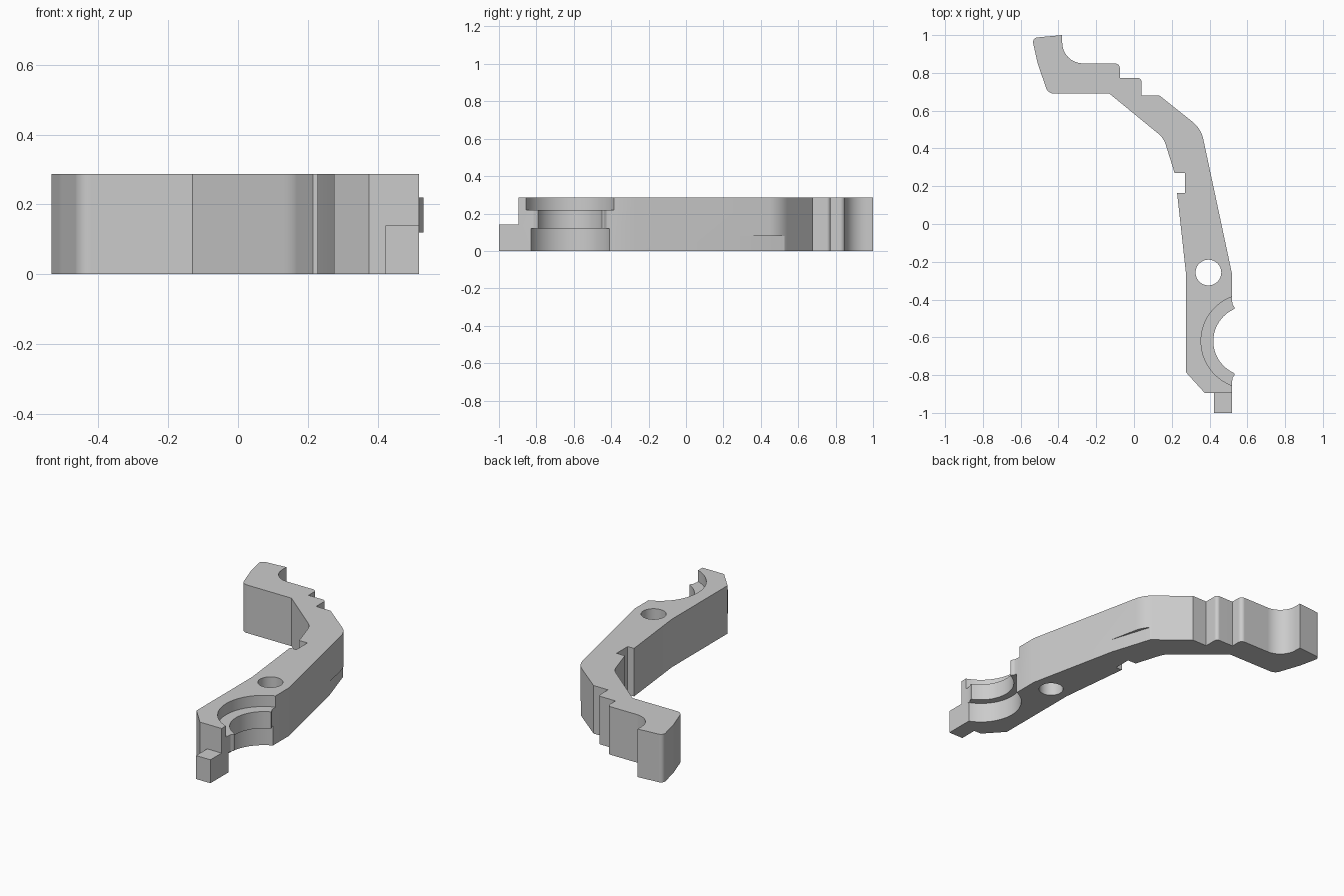
import bpy, bmesh, math
from mathutils import Vector

if "Cube" in bpy.data.objects:
    bpy.data.objects.remove(bpy.data.objects["Cube"], do_unlink=True)

HEIGHT = 0.287
SEAT = Vector((0.605, -0.62))

grey = bpy.data.materials.new("plain grey")
grey.use_nodes = True
grey.diffuse_color = (0.6, 0.6, 0.6, 1)
grey.node_tree.nodes["Principled BSDF"].inputs["Base Color"].default_value = (0.6, 0.6, 0.6, 1)


def fillet(corners, steps=8):
    """Round each (x, y, radius) corner of a closed outline."""
    out = []
    for i, (x, y, r) in enumerate(corners):
        p = Vector((x, y))
        if not r:
            out.append(p)
            continue
        a = (Vector(corners[i - 1][:2]) - p).normalized()
        b = (Vector(corners[(i + 1) % len(corners)][:2]) - p).normalized()
        half = a.angle(b) / 2
        centre = p + (a + b).normalized() * r / math.sin(half)
        start = (p + a * r / math.tan(half) - centre).normalized()
        end = (p + b * r / math.tan(half) - centre).normalized()
        out += [centre + start.slerp(end, k / steps).normalized() * r for k in range(steps + 1)]
    return out


def circle(centre, r, n=96):
    return [Vector((centre[0] + r * math.cos(math.tau * k / n),
                    centre[1] + r * math.sin(math.tau * k / n))) for k in range(n)]


def prism(name, outline, z0, z1):
    bm = bmesh.new()
    face = bm.faces.new([bm.verts.new((p.x, p.y, z0)) for p in outline])
    top = bmesh.ops.extrude_face_region(bm, geom=[face])["geom"]
    bmesh.ops.translate(bm, vec=(0, 0, z1 - z0),
                        verts=[g for g in top if isinstance(g, bmesh.types.BMVert)])
    bmesh.ops.recalc_face_normals(bm, faces=bm.faces)
    mesh = bpy.data.meshes.new(name)
    bm.to_mesh(mesh)
    bm.free()
    mesh.materials.append(grey)
    obj = bpy.data.objects.new(name, mesh)
    bpy.context.collection.objects.link(obj)
    return obj


def combine(target, tool, operation):
    mod = target.modifiers.new(tool.name, "BOOLEAN")
    mod.operation, mod.solver, mod.object = operation, "EXACT", tool
    bpy.context.view_layer.objects.active = target
    bpy.ops.object.modifier_apply(modifier=mod.name)
    bpy.data.objects.remove(tool, do_unlink=True)


# Curved arm: hooked head, stepped shoulder, elbow and straight shank
arm_outline = fillet([
    (-0.38, 1.0, 0), (-0.38, 0.85, 0.11), (-0.075, 0.85, 0.025),
    (-0.075, 0.773, 0), (0.04, 0.773, 0.02), (0.04, 0.68, 0), (0.135, 0.68, 0),
    (0.355, 0.505, 0.16), (0.518, -0.26, 0), (0.518, -0.895, 0),
    (0.375, -0.895, 0), (0.275, -0.785, 0), (0.275, -0.26, 0),
    (0.228, 0.165, 0), (0.27, 0.165, 0), (0.27, 0.27, 0), (0.215, 0.27, 0),
    (0.157, 0.455, 0.12), (-0.13, 0.69, 0), (-0.455, 0.69, 0.045),
    (-0.51, 0.85, 0.3), (-0.54, 0.985, 0.025),
])
arm = prism("arm", arm_outline, 0, HEIGHT)

# Stepped round seat: wide above, wide below, narrow rib between
for name, radius, z0, z1 in [("upper_seat", 0.25, 0.22, 0.4),
                             ("rib_seat", 0.185, 0.115, 0.225),
                             ("lower_seat", 0.227, -0.1, 0.12)]:
    combine(arm, prism(name, circle(SEAT, radius), z0, z1), "DIFFERENCE")

# Pivot hole
combine(arm, prism("pivot_hole", circle((0.394, -0.257), 0.068, 64), -0.1, 0.4), "DIFFERENCE")

# Shallow flat cut low on the outside of the elbow
flat = [Vector(p) for p in [(0.408, 0.265), (0.322, 0.537), (0.5, 0.6), (0.55, 0.3)]]
combine(arm, prism("elbow_flat", flat, -0.1, 0.08), "DIFFERENCE")

# End tab
tab = [Vector(p) for p in [(0.423, -1), (0.518, -1), (0.518, -0.88), (0.423, -0.88)]]
combine(arm, prism("end_tab", tab, 0, 0.14), "UNION")

# Small lips at both ends of the rib
for side in (1, -1):
    lip = [Vector((x, SEAT.y + side * d)) for x, d in
           [(0.505, 0.225), (0.518, 0.222), (0.522, 0.195), (0.532, 0.18),
            (0.532, 0.171), (0.518, 0.163), (0.505, 0.157)]]
    combine(arm, prism("rib_lip", lip, 0.12, 0.22), "UNION")

bpy.ops.object.select_all(action="DESELECT")
arm.select_set(True)
bpy.context.view_layer.objects.active = arm
bpy.ops.object.shade_smooth_by_angle(angle=math.radians(25))
weighted = arm.modifiers.new("even_shading", "WEIGHTED_NORMAL")
weighted.keep_sharp = True
